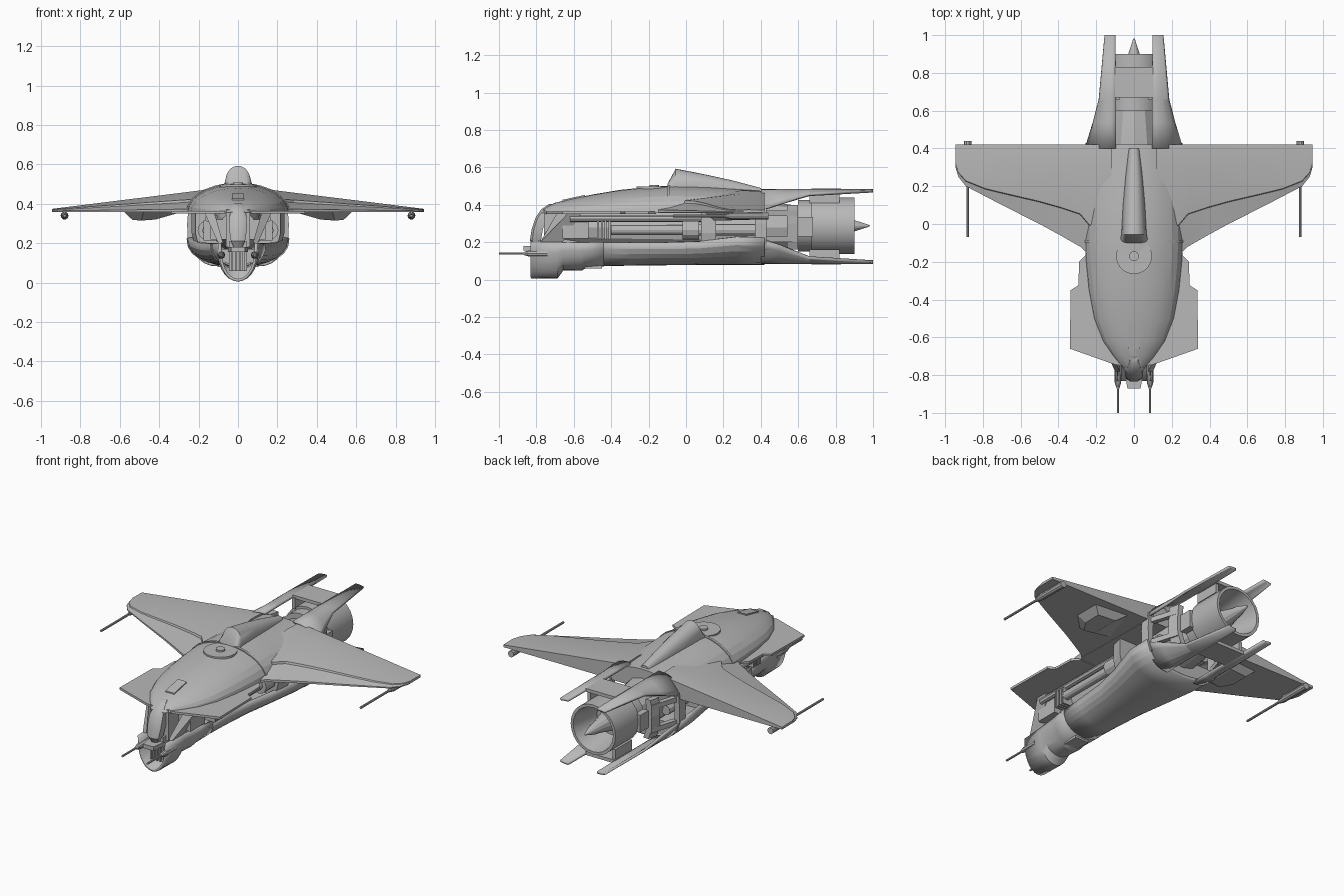
import bpy, bmesh
from math import sin, cos, pi, radians

if "Cube" in bpy.data.objects:
    bpy.data.objects.remove(bpy.data.objects["Cube"], do_unlink=True)

grey = bpy.data.materials.new("hull grey")
grey.use_nodes = True
colour = (0.48, 0.48, 0.48, 1)
grey.diffuse_color = colour
grey.node_tree.nodes["Principled BSDF"].inputs["Base Color"].default_value = colour


def build(name, verts, faces, mirror=False, thick=0, smooth=25):
    bm = bmesh.new()
    vs = [bm.verts.new(v) for v in verts]
    for f in faces:
        bm.faces.new([vs[i] for i in f])
    bmesh.ops.remove_doubles(bm, verts=bm.verts, dist=0.0001)
    bmesh.ops.recalc_face_normals(bm, faces=bm.faces)
    me = bpy.data.meshes.new(name)
    bm.to_mesh(me)
    bm.free()
    me.materials.append(grey)
    ob = bpy.data.objects.new(name, me)
    bpy.context.collection.objects.link(ob)
    if thick:
        s = ob.modifiers.new("Thickness", "SOLIDIFY")
        s.thickness, s.offset = thick, 0
    if mirror:
        ob.modifiers.new("Mirror", "MIRROR").use_mirror_merge = False
    if smooth:
        bpy.ops.object.select_all(action="DESELECT")
        ob.select_set(True)
        bpy.context.view_layer.objects.active = ob
        bpy.ops.object.shade_smooth_by_angle(angle=radians(smooth))
    return ob


def loft(name, rings, closed=True, caps=True, **kw):
    """Skin a list of equal-length rings."""
    n = len(rings[0])
    verts = [p for r in rings for p in r]
    faces = [(k * n + i, k * n + (i + 1) % n, (k + 1) * n + (i + 1) % n, (k + 1) * n + i)
             for k in range(len(rings) - 1) for i in range(n if closed else n - 1)]
    if caps and closed:
        faces += [tuple(range(n)), tuple(range(len(verts) - n, len(verts)))]
    return build(name, verts, faces, **kw)


def lathe(name, x, z, profile, n=16, caps=True, **kw):
    """Turn (y, radius) pairs around a line along y."""
    rings = [[(x + r * cos(2 * pi * i / n), y, z + r * sin(2 * pi * i / n)) for i in range(n)]
             for y, r in profile]
    return loft(name, rings, caps=caps, **kw)


def plate(name, pts, z0, z1, **kw):
    """Flat outline in x, y given a height range."""
    return loft(name, [[(x, y, z) for x, y in pts] for z in (z0, z1)], smooth=0, **kw)


def box(name, x, y, z, **kw):
    return plate(name, [(x[0], y[0]), (x[1], y[0]), (x[1], y[1]), (x[0], y[1])], *z, **kw)


def arch(y, w, z, h, n=14, power=1.0):
    """Half-ellipse section; a negative h hangs down."""
    return [(w * cos(pi * i / n), y, z + h * max(sin(pi * i / n), 0) ** power) for i in range(n + 1)]


# Upper hull and canopy seam
hull = [(-.78, .045, .004), (-.75, .068, .032), (-.7, .11, .056), (-.62, .165, .075), (-.5, .212, .1),
        (-.35, .24, .125), (-.2, .255, .14), (-.08, .26, .148), (.1, .255, .142), (.42, .25, .12)]
loft("upper_hull", [arch(y, w, .355, h) for y, w, h in hull], smooth=12)
loft("canopy_seam", [arch(y, .264, .355, .153) for y in (-.1, -.085)])

# Hatch, sensor dome and sloping nose panel on top
for name, r, z in (("hatch_dish", .095, .497), ("hatch_knob", .026, .507)):
    rim = [(r * cos(pi * i / 10), -.17 + r * sin(pi * i / 10)) for i in range(20)]
    plate(name, rim, z - .03, z)
loft("nose_panel", [[(-.03, y, z), (.03, y, z), (.03, y, z + .03), (-.03, y, z + .03)]
                    for y, z in ((-.66, .397), (-.54, .423))], smooth=0)

# Dorsal fairing
spine = [(-.1, .08, .06), (-.055, .068, .143), (.1, .06, .113), (.25, .046, .08), (.4, .03, .04)]
loft("dorsal_fairing", [arch(y, w, .45, h, 12, .6) for y, w, h in spine], smooth=35)

# Wings: lowered leading-edge strip, stepped panel line, thick rear
stations = [(.12, -.17, 0), (.235, -.165, -.01), (.285, -.12, .05), (.39, -.06, .085), (.5, 0, .116),
            (.71, .106, .165), (.79, .148, .185), (.89, .2, .225), (.93, .25, .27), (.945, .3, .32)]
rings = []
for x, lead, bevel in stations:
    t = (.945 - x) / .745
    rings.append([(x, lead, .358), (x, lead, .364 + .01 * t), (x, bevel, .368 + .043 * t),
                  (x, bevel + .004, .372 + .053 * t), (x, .3 + .03 * (1 - t), .374 + .093 * t),
                  (x, .42, .372 + .09 * t), (x, .42, .358)])
loft("wing", rings, mirror=True, smooth=12)
loft("wing_bulge", [[(.28, .13, .36), (.48, .1, .36), (.58, .2, .36), (.58, .36, .36), (.36, .38, .36)],
                    [(.42, .16, .32), (.49, .15, .315), (.535, .22, .318), (.535, .33, .32), (.42, .34, .32)]],
     mirror=True, smooth=0)

# Wingtip guns
lathe("tip_gun_barrel", .88, .34, [(-.07, .007), (.3, .007)], 8, mirror=True)
lathe("tip_gun_body", .88, .34, [(.2, .008), (.24, .018), (.44, .02)], 10, mirror=True)
box("tip_gun_mount", (.87, .89), (.25, .41), (.345, .37), mirror=True)

# Forward side strakes
plate("strake", [(.06, -.75), (.1, -.745), (.34, -.66), (.335, -.35), (.295, -.325),
                 (.29, -.2), (.25, -.16), (.06, -.16)], .35, .364, mirror=True)

# Lower hull trough, narrow in front and widening to the rear
trough = [(-.47, .128, .2, .08), (-.3, .14, .2, .084), (-.1, .16, .2, .086), (.07, .195, .205, .087),
          (.27, .245, .23, .088), (.42, .252, .225, .088)]
loft("lower_hull", [arch(y, w, z, b - z, 14, .8) for y, w, z, b in trough],
     closed=False, thick=.018, smooth=12)
loft("lower_hull_filling", [arch(y, w * .93, z - .03, b - z + .03, 14, .8) for y, w, z, b in trough])

# Chin shell with stepped keel
chin = [(-.83, .092, .2, .012), (-.69, .1, .2, .012), (-.66, .104, .2, .055),
        (-.56, .115, .2, .055), (-.54, .118, .2, .066), (-.44, .135, .2, .078)]
loft("chin_shell", [arch(y, w, z, b - z, 14, .8) for y, w, z, b in chin], closed=False, thick=.014)
box("chin_core", (-.045, .045), (-.79, -.45), (.06, .21))
for i in range(4):
    box(f"chin_grille_{i}", (-.036 + .02 * i, -.026 + .02 * i), (-.8, -.78), (.06, .17))
plate("chin_spike", [(-.05, -.78), (-.035, -.87), (.035, -.87), (.05, -.78)], .155, .18)

# Nose visor, neck and cheek braces
visor = [(.18, -.82, .022), (.21, -.835, .036), (.27, -.825, .045), (.33, -.805, .044),
         (.375, -.775, .034), (.405, -.73, .02)]
loft("nose_visor", [[(w, y + .06, z), (w, y + .012, z), (w * .5, y, z), (-w * .5, y, z),
                     (-w, y + .012, z), (-w, y + .06, z)] for z, y, w in visor], smooth=35)
box("nose_neck", (-.06, .06), (-.76, -.5), (.18, .37))
loft("cheek_brace", [[(.075, -.78, .2), (.1, -.78, .2), (.1, -.66, .2), (.075, -.66, .2)],
                     [(.12, -.69, .355), (.17, -.63, .355), (.17, -.56, .355), (.12, -.56, .355)]],
     mirror=True, smooth=0)

# Nose guns
lathe("nose_gun_barrel", .085, .14, [(-1, .006), (-.8, .006)], 8, mirror=True)
lathe("nose_gun_body", .085, .14, [(-.87, .008), (-.84, .017), (-.74, .02)], 10, mirror=True)

# Machinery along the open sides
lathe("engine_core", 0, .28, [(-.66, .09), (-.4, .12), (.42, .14), (.6, .115)], 12)
lathe("side_pipe", .155, .265, [(-.4, .026), (-.02, .026), (-.02, .05), (.07, .05), (.07, .03), (.42, .03)],
      12, mirror=True)
lathe("feed_pipe", .15, .325, [(-.62, .018), (.1, .018)], 8, mirror=True)
box("pump_block", (.06, .14), (-.66, -.52), (.22, .32), mirror=True)
for i in range(4):
    y = -.475 + .02 * i
    box(f"cooling_fin_{i}", (.08, .175), (y, y + .011), (.215, .315), mirror=True)
loft("side_bulkhead", [[(.1, y, .17), (w - .02, y, .17), (w, y, .25), (w, y, .36), (.1, y, .36)]
                       for y, w in ((.08, .215), (.16, .235))], mirror=True, smooth=0)

# Window frames beside the engine
for i, y in enumerate((.37, .54)):
    loft(f"frame_post_{i}", [[(x - i * .055, y, z), (x - i * .07, y + .06, z),
                              (x - .035 - i * .07, y + .06, z), (x - .035 - i * .055, y, z)]
                             for x, z in ((.235, .16), (.256, .22), (.258, .3), (.25, .4))],
         mirror=True, smooth=0)
for i, z in enumerate((.2, .34)):
    loft(f"frame_rail_{i}", [[(x, y, z), (x - .03, y, z), (x - .03, y, z + .03), (x, y, z + .03)]
                             for x, y in ((.254, .38), (.185, .6))], mirror=True, smooth=0)
box("engine_side_block", (.1, .165), (.6, .68), (.23, .335), mirror=True)


# Rear forked cowl, above and below: flat inside, curling over at the outer edge
def prong(name, inner_z, rows):
    rings = []
    for y, xi, xo, zo in rows:
        rings.append([(xi + (xo - xi) * (k / 6) ** .7, y, inner_z + (zo - inner_z) * (k / 6) ** 2)
                      for k in range(7)])
    loft(name, rings, closed=False, mirror=True, thick=.014, smooth=12)


prong("upper_prong", .478, [(.4, .095, .255, .37), (.54, .095, .212, .415),
                            (.66, .095, .182, .452), (1, .098, .152, .472)])
prong("lower_prong", .09, [(.4, .095, .252, .22), (.5, .095, .222, .185),
                           (.66, .095, .182, .12), (1, .098, .152, .098)])
box("upper_bridge", (-.1, .1), (.67, .83), (.468, .488))
box("lower_bridge", (-.1, .1), (.67, .83), (.08, .1))
for name, z in (("upper_strut", (.41, .475)), ("lower_strut", (.095, .16))):
    box(name, (.075, .095), (.66, .82), z, mirror=True)

# Exhaust nozzle and centre cone
lathe("nozzle", 0, .288, [(.6, .1), (.6, .138), (.67, .138), (.67, .152), (.9, .152), (.9, .135),
                          (.72, .1), (.72, 0)], 24, caps=False)
lathe("exhaust_cone", 0, .288, [(.7, .075), (.86, .035), (.9, .03), (.975, .006), (.985, 0)], 12, caps=False)
